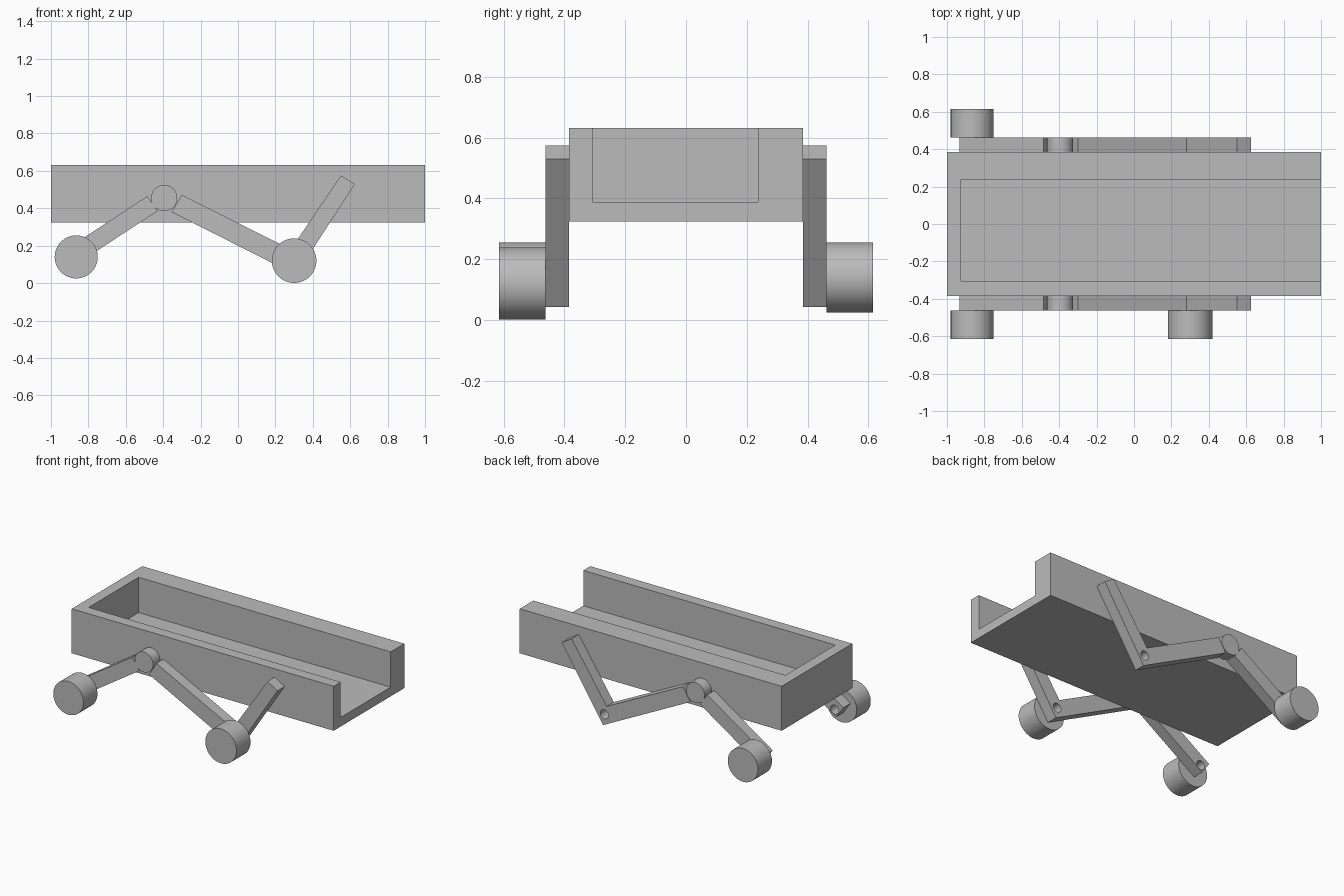
import bpy, bmesh, math
from mathutils import Vector

if "Cube" in bpy.data.objects:
    bpy.data.objects.remove(bpy.data.objects["Cube"])

grey = bpy.data.materials.new("plain grey")
grey.diffuse_color = (0.5, 0.5, 0.5, 1)
grey.use_nodes = True
grey.node_tree.nodes["Principled BSDF"].inputs["Base Color"].default_value = grey.diffuse_color


def add_mesh(name, bm, smooth=False):
    bmesh.ops.remove_doubles(bm, verts=bm.verts, dist=0.0001)
    bmesh.ops.recalc_face_normals(bm, faces=bm.faces)
    me = bpy.data.meshes.new(name)
    bm.to_mesh(me)
    bm.free()
    me.materials.append(grey)
    ob = bpy.data.objects.new(name, me)
    bpy.context.collection.objects.link(ob)
    if smooth:
        bpy.ops.object.select_all(action='DESELECT')
        ob.select_set(True)
        bpy.context.view_layer.objects.active = ob
        bpy.ops.object.shade_smooth_by_angle(angle=math.radians(35))
    return ob


def prism(name, outline, axis, offset):
    """Extrude a flat outline of 3D points along an offset."""
    bm = bmesh.new()
    face = bm.faces.new([bm.verts.new(p) for p in outline])
    ext = bmesh.ops.extrude_face_region(bm, geom=[face], use_keep_orig=True)
    verts = [g for g in ext["geom"] if isinstance(g, bmesh.types.BMVert)]
    bmesh.ops.translate(bm, verts=verts, vec=Vector(axis) * offset)
    return add_mesh(name, bm)


def circle(x, z, r, n=64):
    return [(x + r * math.cos(2 * math.pi * i / n), z + r * math.sin(2 * math.pi * i / n))
            for i in range(n)]


def plate(name, loops, y0, y1):
    """Side-view (x, z) outline with optional holes, filled between y0 and y1."""
    cu = bpy.data.curves.new(name, 'CURVE')
    cu.dimensions = '2D'
    cu.fill_mode = 'BOTH'
    cu.extrude = abs(y1 - y0) / 2
    for loop in loops:
        sp = cu.splines.new('POLY')
        sp.points.add(len(loop) - 1)
        for p, (x, z) in zip(sp.points, loop):
            p.co = (x, z, 0, 1)
        sp.use_cyclic_u = True
    tmp = bpy.data.objects.new(name + "_outline", cu)
    bpy.context.collection.objects.link(tmp)
    bpy.context.view_layer.update()
    me = bpy.data.meshes.new_from_object(tmp.evaluated_get(bpy.context.evaluated_depsgraph_get()))
    bm = bmesh.new()
    bm.from_mesh(me)
    for v in bm.verts:
        v.co = (v.co.x, (y0 + y1) / 2 - v.co.z, v.co.y)
    bpy.data.objects.remove(tmp)
    bpy.data.meshes.remove(me)
    return add_mesh(name, bm, smooth=True)


# Open-ended tray body: floor, unequal side walls and closed left end
bm = bmesh.new()
xa, xi, xb = -1.0, -0.925, 1.0
ya, yi, yj, yb = -0.385, -0.308, 0.237, 0.385
z0, zf, z1 = 0.325, 0.388, 0.632


def quad(*pts):
    bm.faces.new([bm.verts.new(p) for p in pts])


quad((xa, ya, z0), (xb, ya, z0), (xb, yb, z0), (xa, yb, z0))              # underside
quad((xa, ya, z0), (xa, yb, z0), (xa, yb, z1), (xa, ya, z1))              # closed end
for y in (ya, yb):                                                        # outer sides
    quad((xa, y, z0), (xb, y, z0), (xb, y, z1), (xa, y, z1))
for y in (yi, yj):                                                        # inner sides
    quad((xi, y, zf), (xb, y, zf), (xb, y, z1), (xi, y, z1))
quad((xi, yi, zf), (xb, yi, zf), (xb, yj, zf), (xi, yj, zf))              # floor
quad((xi, yi, zf), (xi, yj, zf), (xi, yj, z1), (xi, yi, z1))              # inner end
quad((xa, ya, z1), (xb, ya, z1), (xb, yi, z1), (xi, yi, z1),
     (xi, yj, z1), (xb, yj, z1), (xb, yb, z1), (xa, yb, z1))              # rim
quad((xb, ya, z0), (xb, yb, z0), (xb, yb, z1), (xb, yj, z1),
     (xb, yj, zf), (xb, yi, zf), (xb, yi, z1), (xb, ya, z1))              # open end
add_mesh("tray_body", bm)

# Suspension arms, pivots and wheels on both sides
rear_arm = [(-0.485, 0.465), (-0.43, 0.385), (-0.877, 0.092), (-0.932, 0.172)]
rocker = [(-0.30, 0.472), (-0.355, 0.38), (0.31, 0.043), (0.625, 0.53), (0.55, 0.575), (0.282, 0.18)]
rear_axle, front_axle, hole = (-0.865, 0.14), (0.30, 0.12), 0.031

for side, s in (("front", -1), ("back", 1)):
    inner, outer, tip = s * 0.385, s * 0.462, s * 0.615
    plate(side + "_short_arm", [rear_arm, circle(*rear_axle, hole, 32)], inner, outer)
    plate(side + "_rocker_arm", [rocker, circle(*front_axle, hole, 32)], inner, outer)
    plate(side + "_pivot", [circle(-0.395, 0.455, 0.07)], inner, outer)
    plate(side + "_left_wheel", [circle(*rear_axle, 0.115)], outer, tip)

# The second wheel exists on the front side only
plate("front_right_wheel", [circle(*front_axle, 0.119)], -0.462, -0.615)
